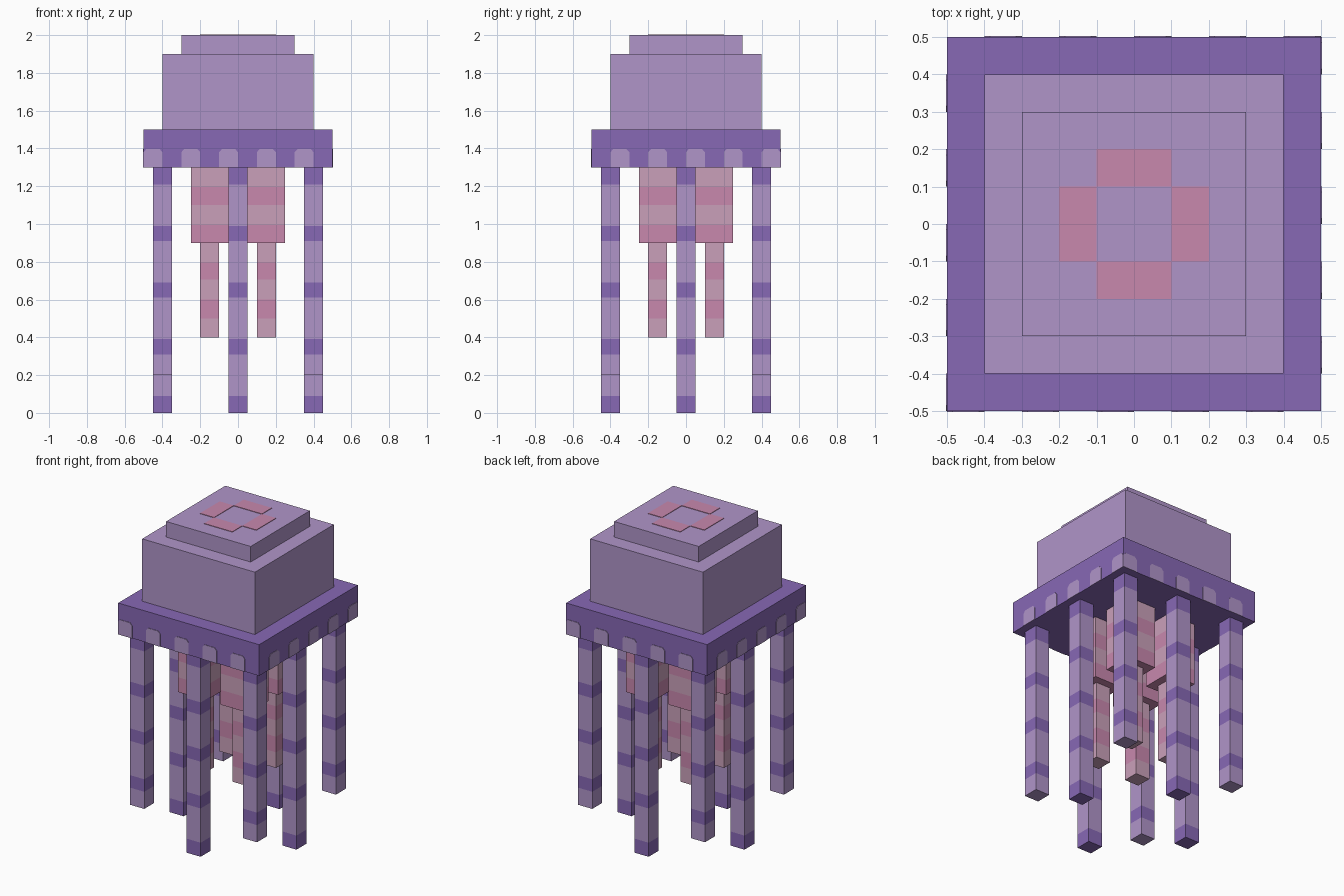
import bpy, bmesh, math
from mathutils import Matrix, Vector

cube = bpy.data.objects.get("Cube")
if cube:
    bpy.data.objects.remove(cube, do_unlink=True)


def material(name, rgb):
    """Flat colour given as sRGB bytes, stored as linear values."""
    lin = [((c / 255 + 0.055) / 1.055) ** 2.4 for c in rgb] + [1.0]
    mat = bpy.data.materials.new(name)
    mat.use_nodes = True
    mat.diffuse_color = lin
    mat.node_tree.nodes["Principled BSDF"].inputs["Base Color"].default_value = lin
    return mat


LILAC = material("lilac", (176, 149, 201))
PURPLE = material("deep purple", (135, 104, 181))
DUSTY = material("dusty pink", (202, 160, 186))
ROSE = material("rose pink", (200, 136, 174))


def finish(name, bm, mats):
    bmesh.ops.recalc_face_normals(bm, faces=bm.faces)
    mesh = bpy.data.meshes.new(name)
    bm.to_mesh(mesh)
    bm.free()
    for mat in mats:
        mesh.materials.append(mat)
    obj = bpy.data.objects.new(name, mesh)
    bpy.context.collection.objects.link(obj)
    return obj


def banded_box(name, x, y, half, cuts, mats):
    """Square column split at the cut heights, colours alternating from the bottom."""
    bm = bmesh.new()
    corners = [(-half, -half), (half, -half), (half, half), (-half, half)]
    rings = [[bm.verts.new((x + a, y + b, z)) for a, b in corners] for z in cuts]
    bm.faces.new(rings[0])
    for i, (low, high) in enumerate(zip(rings, rings[1:])):
        for k in range(4):
            n = (k + 1) % 4
            bm.faces.new((low[k], low[n], high[n], high[k])).material_index = i % 2
    bm.faces.new(rings[-1]).material_index = (len(cuts) - 2) % 2
    return finish(name, bm, mats)


def plate(bm, outline, depth, matrix):
    """Thin raised plate from a 2D outline, placed by a matrix."""
    face = bm.faces.new([bm.verts.new(matrix @ Vector((u, v, 0))) for u, v in outline])
    out = bmesh.ops.extrude_face_region(bm, geom=[face])["geom"]
    verts = [g for g in out if isinstance(g, bmesh.types.BMVert)]
    bmesh.ops.translate(bm, verts=verts, vec=matrix.to_3x3() @ Vector((0, 0, depth)))


# Bell: brim, body and cap
banded_box("bell_brim", 0, 0, 0.5, [1.3, 1.5], [PURPLE])
banded_box("bell_body", 0, 0, 0.4, [1.5, 1.9], [LILAC])
banded_box("bell_cap", 0, 0, 0.3, [1.9, 2.0], [LILAC])

# Scallops along the brim, the sides offset by one step from front and back
scallop = [(0, 0), (0.1, 0), (0.1, 0.08), (0.085, 0.097), (0.015, 0.097), (0, 0.08)]
bm = bmesh.new()
for side in range(4):
    turn = Matrix.Rotation(side * math.pi / 2, 4, "Z")
    for i in range(5):
        u = -0.5 + 0.2 * i + 0.1 * (side % 2)
        place = Matrix.Translation((u, -0.5, 1.3)) @ Matrix.Rotation(math.pi / 2, 4, "X")
        plate(bm, scallop, 0.003, turn @ place)
finish("brim_scallops", bm, [LILAC])

# Ring of four marks on top of the cap
bm = bmesh.new()
mark = [(-0.1, 0.1), (0.1, 0.1), (0.1, 0.2), (-0.1, 0.2)]
for side in range(4):
    turn = Matrix.Rotation(side * math.pi / 2, 4, "Z")
    plate(bm, mark, 0.003, turn @ Matrix.Translation((0, 0, 2.0)))
finish("cap_marks", bm, [ROSE])

# Outer tentacles: long at the side middles, shorter at the corners
stripes = [0, 0.09]
for k in range(1, 5):
    stripes += [0.3 * k + 0.01, 0.3 * k + 0.09]
stripes[-1] = 1.3
names_y = {-1: "front", 0: "middle", 1: "back"}
names_x = {-1: "right", 0: "centre", 1: "left"}
for i in (-1, 0, 1):
    for j in (-1, 0, 1):
        if i == 0 and j == 0:
            continue
        name = f"tentacle_{names_y[j]}_{names_x[i]}"
        if i and j:
            cuts, mats = [0.2] + stripes[2:], [LILAC, PURPLE]
        else:
            cuts, mats = stripes, [PURPLE, LILAC]
        banded_box(name, 0.4 * i, 0.4 * j, 0.05, cuts, mats)

# Inner arms: thick upper block with a thin tip
for i in (-1, 1):
    for j in (-1, 1):
        where = f"{names_y[j]}_{names_x[i]}"
        banded_box("inner_arm_" + where, 0.15 * i, 0.15 * j, 0.1,
                   [0.9, 0.995, 1.1, 1.195, 1.3], [ROSE, DUSTY])
        banded_box("inner_arm_tip_" + where, 0.15 * i, 0.15 * j, 0.05,
                   [0.4, 0.5, 0.6, 0.705, 0.795, 0.9], [DUSTY, ROSE])
